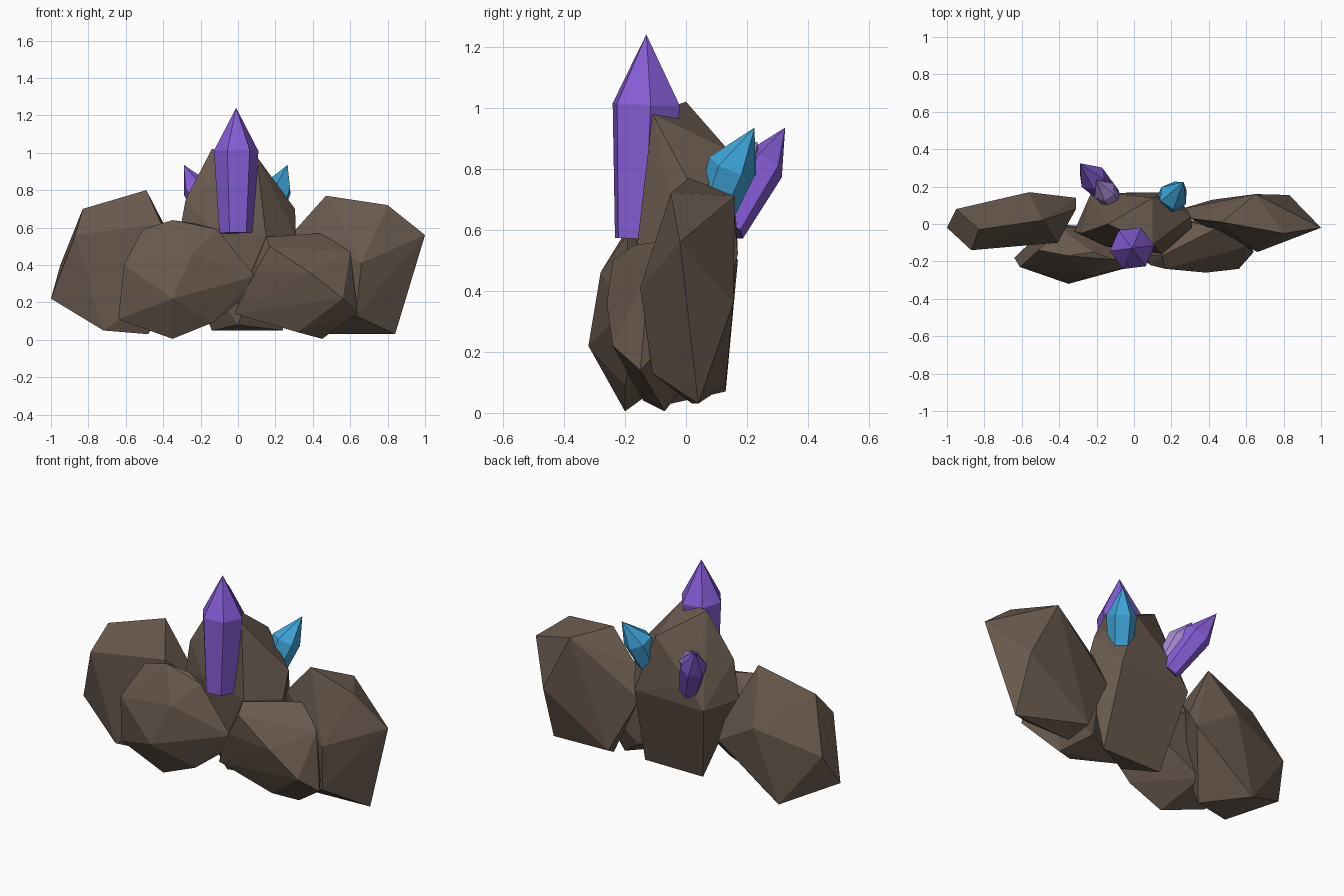
import bpy
import bmesh
from math import tau, cos, sin, radians
from mathutils import Vector

default_cube = bpy.data.objects.get("Cube")
if default_cube:
    bpy.data.objects.remove(default_cube, do_unlink=True)


def make_material(name, color):
    material = bpy.data.materials.new(name)
    material.use_nodes = True
    rgba = (*color, 1)
    material.diffuse_color = rgba
    shader = material.node_tree.nodes["Principled BSDF"]
    shader.inputs["Base Color"].default_value = rgba
    shader.inputs["Roughness"].default_value = 0.8
    return material


brown = make_material("brown stone", (.14, .10, .075))
violet = make_material("violet crystal", (.24, .11, .67))
blue = make_material("blue crystal", (.05, .38, .70))
lavender = make_material("lavender crystal", (.40, .26, .68))


def hull_object(name, points, material):
    """Wrap flat facets tightly around a set of corner points."""
    bm = bmesh.new()
    for point in points:
        bm.verts.new(point)
    bmesh.ops.convex_hull(bm, input=bm.verts[:])
    inside = [v for v in bm.verts if not v.link_faces]
    bmesh.ops.delete(bm, geom=inside, context='VERTS')
    bmesh.ops.dissolve_limit(bm, angle_limit=radians(1),
                             verts=bm.verts[:], edges=bm.edges[:])
    bmesh.ops.recalc_face_normals(bm, faces=bm.faces[:])
    mesh = bpy.data.meshes.new(name)
    bm.to_mesh(mesh)
    bm.free()
    mesh.materials.append(material)
    obj = bpy.data.objects.new(name, mesh)
    bpy.context.scene.collection.objects.link(obj)
    return obj


def crystal(name, base, shoulder, tip, base_radius, radius, material, turn=0.0):
    """Six-sided prism that widens to a shoulder and ends in a point."""
    base, shoulder, tip = Vector(base), Vector(shoulder), Vector(tip)
    rotation = (shoulder - base).to_track_quat('Z', 'Y')
    points = [tip]
    for center, ring_radius in ((base, base_radius), (shoulder, radius)):
        for side in range(6):
            angle = tau * side / 6 + turn
            offset = Vector((cos(angle), sin(angle), 0)) * ring_radius
            points.append(center + rotation @ offset)
    return hull_object(name, points, material)


# Tall boulder in the middle
hull_object("center_boulder", [
    (-.14, 0, 1.02), (.10, -.11, .98), (.10, .14, .86), (.305, .04, .70),
    (.31, -.02, .55), (.22, .17, .52), (.15, -.16, .55), (-.15, -.12, .60),
    (-.28, -.05, .75), (-.32, -.04, .53), (-.23, .165, .51),
    (-.14, .165, .63), (.24, .04, .05), (-.14, .04, .05), (0, -.10, .08),
], brown)

# Boulder at the model's right end
hull_object("right_boulder", [
    (-1, -.02, .22), (-.95, .08, .40), (-.83, -.03, .70), (-.49, .02, .80),
    (-.87, -.14, .56), (-.41, -.10, .62), (-.31, .08, .45), (-.31, .14, .35),
    (-.56, .17, .50), (-.70, .13, .07), (-.72, -.12, .05), (-.48, -.05, .03),
    (-.42, -.10, .25),
], brown)

# Boulder at the model's left end
hull_object("left_boulder", [
    (.47, .01, .77), (.80, -.05, .72), (1, -.02, .56), (.65, .16, .71),
    (.83, .155, .36), (.84, .04, .03), (.46, .02, .03), (.42, .13, .09),
    (.66, -.15, .41), (.63, -.11, .13), (.30, .03, .58), (.25, .08, .42),
], brown)

# Two lower boulders at the front
hull_object("front_right_boulder", [
    (-.35, -.32, .22), (-.61, -.23, .40), (-.51, -.14, .59), (-.35, -.17, .64),
    (-.22, -.15, .62), (-.245, -.28, .46), (-.11, -.19, .59), (.09, -.20, .34),
    (.08, -.17, .26), (-.14, -.20, .09), (-.35, -.20, .005), (-.64, -.18, .11),
    (-.40, -.02, .55), (-.45, 0, .15), (-.12, -.02, .35),
], brown)
hull_object("front_left_boulder", [
    (.385, -.26, .36), (.17, -.24, .50), (.15, -.17, .55), (.45, -.02, .57),
    (.60, -.12, .47), (.56, -.24, .22), (.64, -.15, .14), (.45, -.07, .005),
    (.32, -.14, .04), (-.02, -.15, .14), (.09, -.22, .36), (.25, .02, .45),
    (.30, .02, .12), (.55, .01, .30),
], brown)

# Crystals growing out of the stone
crystal("tall_front_crystal", (-.01, -.15, .57), (-.01, -.13, 1.01),
        (-.01, -.13, 1.24), .09, .12, violet, radians(7))
crystal("blue_back_crystal", (.17, .09, .65), (.212, .152, .81),
        (.265, .225, .935), .065, .08, blue)
crystal("violet_back_crystal", (-.12, .14, .60), (-.225, .25, .81),
        (-.29, .325, .935), .055, .075, violet)
crystal("lavender_back_crystal", (-.11, .11, .66), (-.16, .18, .80),
        (-.20, .235, .89), .05, .063, lavender)
